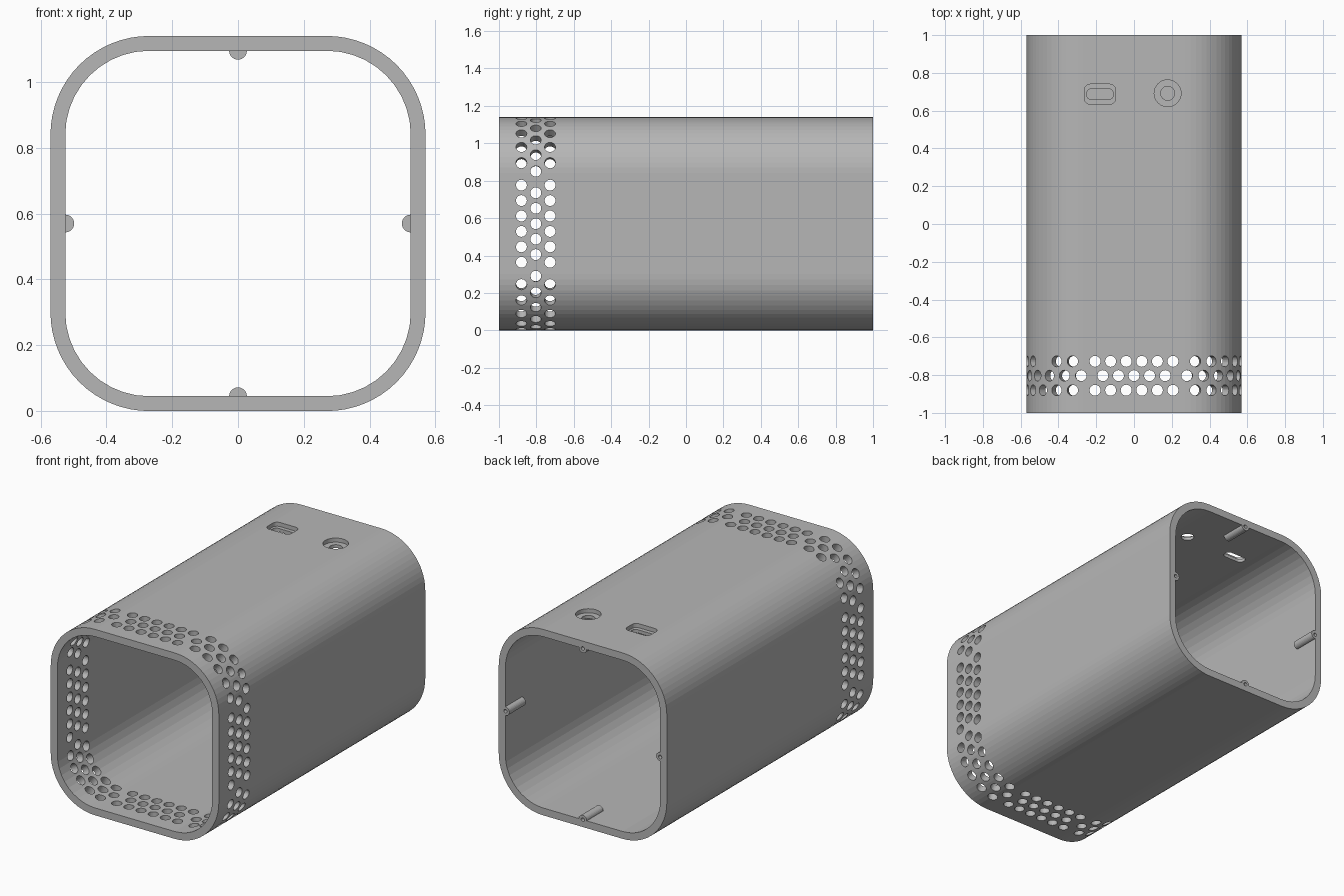
import bpy
import bmesh
from math import pi, cos, sin, radians
from mathutils import Matrix, Vector

if "Cube" in bpy.data.objects:
    bpy.data.objects.remove(bpy.data.objects["Cube"])

HALF, CORE, WALL = 0.57, 0.27, 0.045   # casing half width, flat half width, wall
INNER = HALF - WALL
CENTRE = Matrix.Translation((0, 0, HALF))
ALONG_Y = CENTRE @ Matrix.Rotation(pi / 2, 4, 'X')

grey = bpy.data.materials.new("grey plastic")
grey.use_nodes = True
shade = (0.47, 0.47, 0.47, 1)
grey.diffuse_color = shade
grey.node_tree.nodes["Principled BSDF"].inputs["Base Color"].default_value = shade


def outline(hx, hy, r, steps):
    """Rounded rectangle; a circle when the radius fills it."""
    points = []
    for k, (sx, sy) in enumerate([(1, 1), (-1, 1), (-1, -1), (1, -1)]):
        for i in range(steps + 1):
            a = (k + i / steps) * pi / 2
            p = Vector((sx * (hx - r) + r * cos(a), sy * (hy - r) + r * sin(a), 0))
            if not points or (p - points[-1]).length > 1e-5:
                points.append(p)
    if (points[0] - points[-1]).length < 1e-5:
        points.pop()
    return points


def add_prism(bm, points, low, high, matrix):
    ends = [[bm.verts.new(matrix @ (p + Vector((0, 0, h)))) for p in points]
            for h in (low, high)]
    faces = [bm.faces.new(e) for e in ends]
    for i in range(len(points)):
        j = i - 1
        faces.append(bm.faces.new((ends[0][j], ends[0][i], ends[1][i], ends[1][j])))
    bmesh.ops.recalc_face_normals(bm, faces=faces)


def make_object(name, prisms):
    bm = bmesh.new()
    for prism in prisms:
        add_prism(bm, *prism)
    mesh = bpy.data.meshes.new(name)
    bm.to_mesh(mesh)
    bm.free()
    mesh.materials.append(grey)
    obj = bpy.data.objects.new(name, mesh)
    bpy.context.collection.objects.link(obj)
    return obj


def combine(target, operation, name, prisms):
    """Boolean the prisms into the target and discard the helper."""
    helper = make_object(name, prisms)
    helper.hide_render = True
    mod = target.modifiers.new(name, 'BOOLEAN')
    mod.operation, mod.solver, mod.object = operation, 'EXACT', helper
    graph = bpy.context.evaluated_depsgraph_get()
    baked = bpy.data.meshes.new_from_object(target.evaluated_get(graph))
    target.modifiers.clear()
    target.data = baked
    bpy.data.objects.remove(helper)


def circle(r, steps=6):
    return outline(r, r, r, steps)


# Square tube with rounded corners
casing = make_object("casing", [(outline(HALF, HALF, HALF - CORE, 16), -1, 1, ALONG_Y)])
combine(casing, 'DIFFERENCE', "bore",
        [(outline(INNER, INNER, INNER - CORE, 10), -1.1, 1.1, ALONG_Y)])

# Screw bosses in the middle of each wall at the back
sides = [CENTRE @ Matrix.Rotation(k * pi / 2, 4, 'Y') for k in range(4)]
boss_axes = [s @ Matrix.Translation((0, 0, INNER)) @ Matrix.Rotation(-pi / 2, 4, 'X')
             for s in sides]
combine(casing, 'UNION', "screw_bosses", [(circle(0.027), 0.84, 1, m) for m in boss_axes])
combine(casing, 'DIFFERENCE', "screw_holes",
        [(circle(0.011, 4), 0.88, 1.1, m) for m in boss_axes])

# Three staggered rows of vent holes running round the tube
vents = []
for side in sides:
    for y, count, corner_count in ((-0.88, 6, 5), (-0.803, 5, 6), (-0.727, 6, 5)):
        for i in range(count):
            x = (i - (count - 1) / 2) * 0.0825
            vents.append((circle(0.029), 0.48, 0.65,
                          side @ Matrix.Translation((x, y, 0))))
        for i in range(corner_count):
            angle = radians(45 + (i - (corner_count - 1) / 2) * 17.2)
            vents.append((circle(0.029), 0.22, 0.36,
                          side @ Matrix.Translation((CORE, y, CORE))
                          @ Matrix.Rotation(angle, 4, 'Y')))
combine(casing, 'DIFFERENCE', "vent_holes", vents)

# Recessed slot and round socket on top
slot = Matrix.Translation((-0.18, 0.687, 0))
socket = Matrix.Translation((0.178, 0.692, 0))
top = 2 * HALF
combine(casing, 'DIFFERENCE', "port_recesses",
        [(outline(0.082, 0.053, 0.03, 6), top - 0.025, top + 0.1, slot),
         (circle(0.071, 10), top - 0.025, top + 0.1, socket)])
combine(casing, 'DIFFERENCE', "port_openings",
        [(outline(0.07, 0.029, 0.026, 6), top - 0.1, top + 0.1, slot),
         (circle(0.037, 8), top - 0.1, top + 0.1, socket)])
